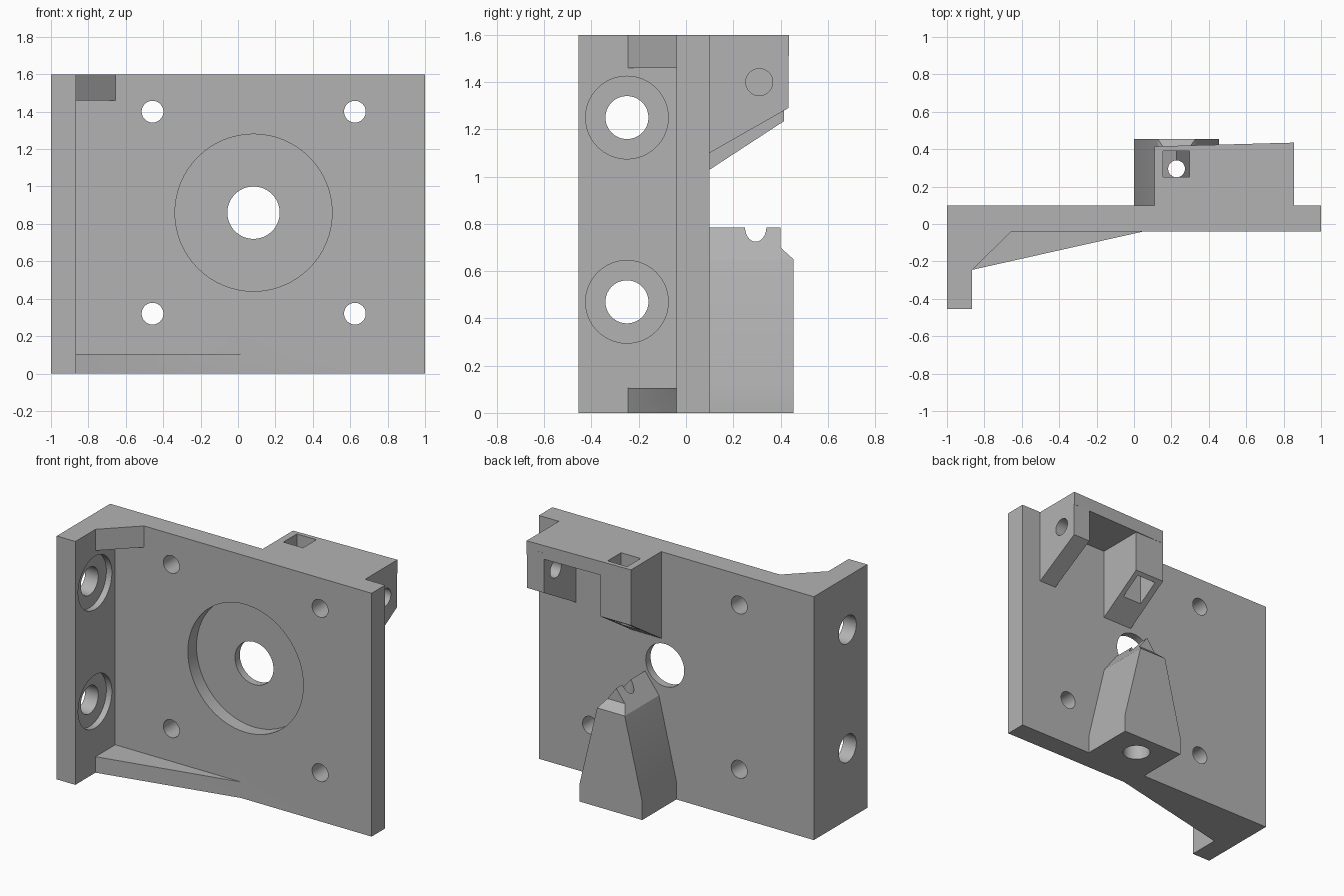
import bpy, bmesh, math
from mathutils import Matrix, Vector

cube = bpy.data.objects.get("Cube")
if cube:
    bpy.data.objects.remove(cube, do_unlink=True)

grey = bpy.data.materials.new("plain_grey")
grey.use_nodes = True
colour = (0.45, 0.45, 0.45, 1)
grey.diffuse_color = colour
grey.node_tree.nodes["Principled BSDF"].inputs["Base Color"].default_value = colour


def add_object(name, bm):
    bmesh.ops.recalc_face_normals(bm, faces=bm.faces)
    mesh = bpy.data.meshes.new(name)
    bm.to_mesh(mesh)
    bm.free()
    mesh.materials.append(grey)
    obj = bpy.data.objects.new(name, mesh)
    bpy.context.collection.objects.link(obj)
    return obj


def prism(name, axis, profile, lo, hi):
    """Extrude a 2D profile (remaining axes in xyz order) along an axis."""
    def place(p, d):
        co = list(p)
        co.insert("xyz".index(axis), d)
        return Vector(co)
    bm = bmesh.new()
    face = bm.faces.new([bm.verts.new(place(p, lo)) for p in profile])
    out = bmesh.ops.extrude_face_region(bm, geom=[face])
    verts = [v for v in out["geom"] if isinstance(v, bmesh.types.BMVert)]
    bmesh.ops.translate(bm, verts=verts, vec=place((0, 0), hi - lo))
    return add_object(name, bm)


def box(name, x, y, z):
    return prism(name, "z", [(x[0], y[0]), (x[1], y[0]), (x[1], y[1]), (x[0], y[1])], *z)


def rod(name, axis, centre, radius, lo, hi):
    ring = [(centre[0] + radius * math.cos(i * math.tau / 64),
             centre[1] + radius * math.sin(i * math.tau / 64)) for i in range(64)]
    return prism(name, axis, ring, lo, hi)


def combine(target, tool, operation):
    mod = target.modifiers.new(operation.lower(), "BOOLEAN")
    mod.operation = operation
    mod.solver = "EXACT"
    mod.object = tool
    bpy.context.view_layer.objects.active = target
    bpy.ops.object.modifier_apply(modifier=mod.name)
    bpy.data.objects.remove(tool, do_unlink=True)


# Plate and side flange, one L-shaped section
bracket = prism("mounting_bracket", "z",
                [(-1, -.455), (-.865, -.455), (-.865, -.04), (1, -.04), (1, .1), (-1, .1)], 0, 1.6)

# Corner gussets, sunk slightly into plate and flange
for name, reach, lo, hi in (("top_gusset", -.655, 1.46, 1.6), ("bottom_gusset", .05, 0, .105)):
    gusset = prism(name, "z", [(-.865, -.245), (reach, -.04), (reach, 0),
                               (-.9, 0), (-.9, -.245)], lo, hi)
    combine(bracket, gusset, "UNION")

# Tapered rear foot with a gabled top and a chamfered rear end
foot = prism("rear_foot", "y", [(0, 0), (.455, 0), (.455, .12), (.328, .65),
                                (.2275, .785), (.127, .65), (0, .12)], .07, .455)
combine(foot, prism("foot_chamfer", "x", [(.455, .65), (.4, .70), (.4, .9), (.6, .9), (.6, .65)],
                    -.1, .6), "DIFFERENCE")
combine(bracket, foot, "UNION")

# Upper rear housing: slanted back, thin roof, end cheek and deeper inner block
roof = prism("housing_roof", "z", [(.11, .07), (.855, .07), (.855, .435), (.11, .415)], 1.51, 1.6)
cheek = prism("housing_cheek", "x", [(.07, 1.083), (.433, 1.29), (.433, 1.55), (.07, 1.55)], .73, .855)
block = prism("housing_block", "x", [(.07, 1.01), (.415, 1.235), (.415, 1.55), (.07, 1.55)], .11, .33)
for part in (roof, cheek, block):
    combine(bracket, part, "UNION")

# Cuts: vertical square slot, rod hole and bore in the foot
cuts = [box("square_slot", (.155, .297), (.25, .39), (1, 1.7)),
        rod("foot_hole", "z", (.2275, .295), .045, -.1, .9),
        rod("foot_bore", "z", (.2275, .295), .085, -.1, .35),
        rod("cheek_hole", "x", (.31, 1.4), .057, .6, 1),
        # Central opening with a wide front recess
        rod("centre_hole", "y", (.083, .86), .14, -.2, .2),
        rod("centre_recess", "y", (.083, .86), .42, -.2, .05)]
# Four screw holes through the plate
cuts += [rod("screw_hole", "y", (x, z), .058, -.2, .2) for x in (-.457, .625) for z in (.32, 1.4)]
# Two counterbored holes through the flange
for z in (.47, 1.25):
    cuts += [rod("flange_hole", "x", (-.25, z), .091, -1.1, -.8),
             rod("flange_recess", "x", (-.25, z), .175, -.905, -.8)]
for cut in cuts:
    combine(bracket, cut, "DIFFERENCE")

# Smooth bores, sharp edges
bpy.ops.object.select_all(action="DESELECT")
bracket.select_set(True)
bpy.context.view_layer.objects.active = bracket
bpy.ops.object.shade_smooth_by_angle(angle=math.radians(20))
